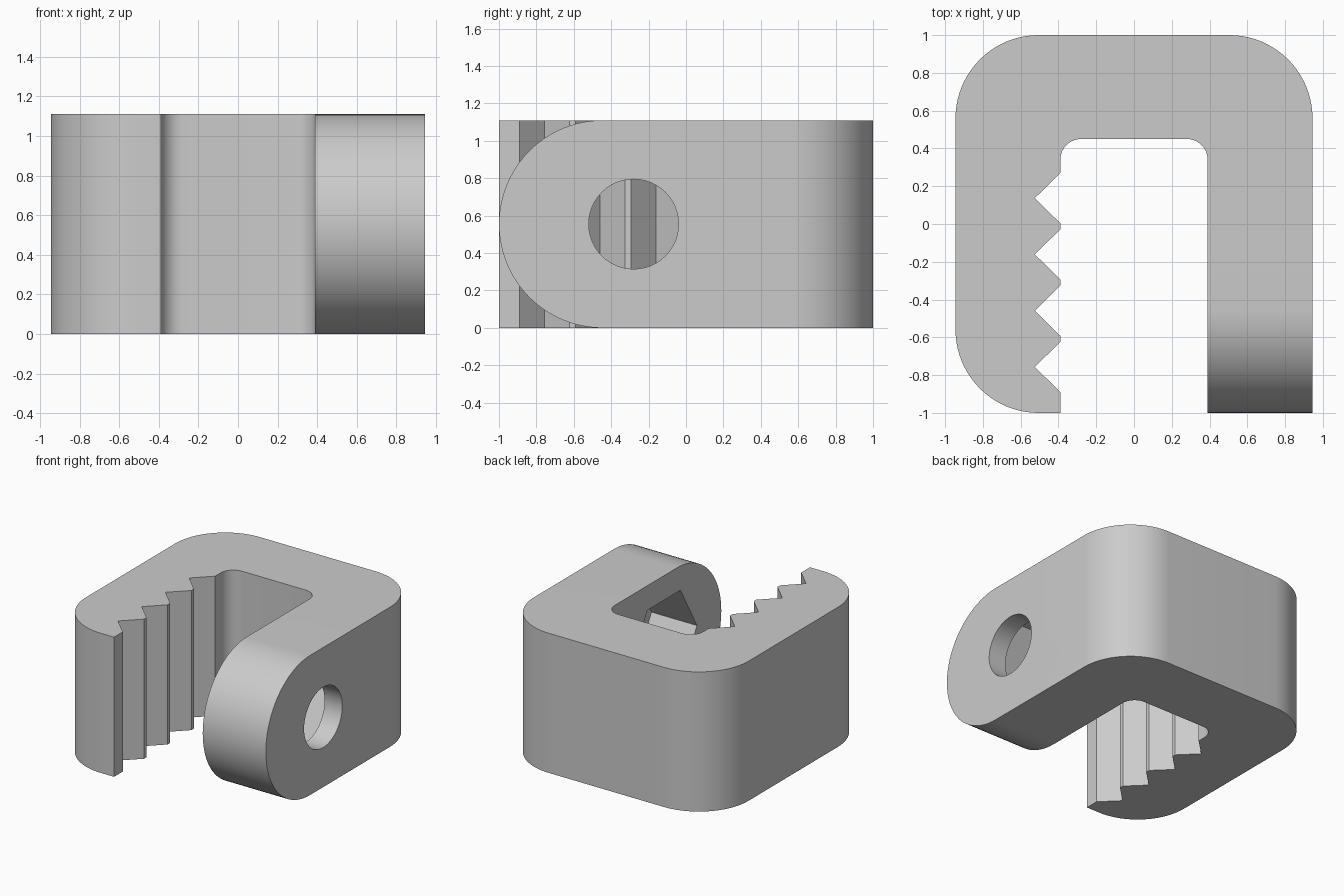
import bpy, bmesh, math
from mathutils import Vector

if "Cube" in bpy.data.objects:
    bpy.data.objects.remove(bpy.data.objects["Cube"])

H = 1.11           # height of the clamp
HOLE_Y = -0.28     # bolt axis position
MID = H / 2

grey = bpy.data.materials.new("plain grey")
grey.diffuse_color = (0.6, 0.6, 0.6, 1)
grey.use_nodes = True
grey.node_tree.nodes["Principled BSDF"].inputs["Base Color"].default_value = grey.diffuse_color


def arc(cx, cy, r, a0, a1, n):
    return [(cx + r * math.cos(math.radians(a0 + (a1 - a0) * i / n)),
             cy + r * math.sin(math.radians(a0 + (a1 - a0) * i / n))) for i in range(n + 1)]


def prism(name, pts, lo, hi, axis):
    """Extrude a closed outline along z (xy outline) or x (yz outline)."""
    place = (lambda p, t: Vector((p[0], p[1], t))) if axis == 'Z' else (lambda p, t: Vector((t, p[0], p[1])))
    bm = bmesh.new()
    face = bm.faces.new([bm.verts.new(place(p, lo)) for p in pts])
    out = bmesh.ops.extrude_face_region(bm, geom=[face])
    move = place((0, 0), hi - lo)
    bmesh.ops.translate(bm, vec=move, verts=[v for v in out['geom'] if isinstance(v, bmesh.types.BMVert)])
    bmesh.ops.recalc_face_normals(bm, faces=bm.faces)
    mesh = bpy.data.meshes.new(name)
    bm.to_mesh(mesh)
    bm.free()
    mesh.materials.append(grey)
    ob = bpy.data.objects.new(name, mesh)
    bpy.context.collection.objects.link(ob)
    return ob


# U-shaped outline: rounded outer corners, filleted inner corners
R, X = 0.44, 0.945
outline = [(X, -1)]
outline += arc(X - R, 1 - R, R, 0, 90, 20)
outline += arc(R - X, 1 - R, R, 90, 180, 20)
outline += arc(R - X, R - 1, R, 180, 270, 20)
outline += [(-0.39, -1)]
# Gripping teeth along the left jaw
for i in range(4):
    y = -0.757 + 0.298 * i
    outline += [(-0.39, y - 0.133), (-0.525, y), (-0.39, y + 0.133)]
outline += arc(-0.28, 0.34, 0.11, 180, 90, 10)
outline += arc(0.28, 0.34, 0.11, 90, 0, 10)
outline += [(0.39, -1)]
clamp = prism("clamp_body", outline, 0, H, 'Z')

# Cutters: rounded arm end, bolt hole, hexagonal nut pocket
end = arc(MID - 1, MID, MID, 270, 90, 48)
end += [(MID - 1, H + 0.1), (-1.2, H + 0.1), (-1.2, -0.1), (MID - 1, -0.1)]
cutters = [
    prism("arm_end_cutter", end, 0.2, 1.1, 'X'),
    prism("bolt_hole_cutter", arc(HOLE_Y, MID, 0.24, 0, 360, 48)[:-1], 0.2, 1.1, 'X'),
    prism("nut_pocket_cutter", arc(HOLE_Y, MID, 0.415, 0, 360, 6)[:-1], 0.2, 0.79, 'X'),
]
bpy.context.view_layer.objects.active = clamp
clamp.select_set(True)
for c in cutters:
    c.hide_render = True
    mod = clamp.modifiers.new(c.name, 'BOOLEAN')
    mod.operation, mod.solver, mod.object = 'DIFFERENCE', 'EXACT', c
    bpy.ops.object.modifier_apply(modifier=mod.name)
    bpy.data.objects.remove(c)

bpy.ops.object.shade_smooth_by_angle(angle=math.radians(25))
